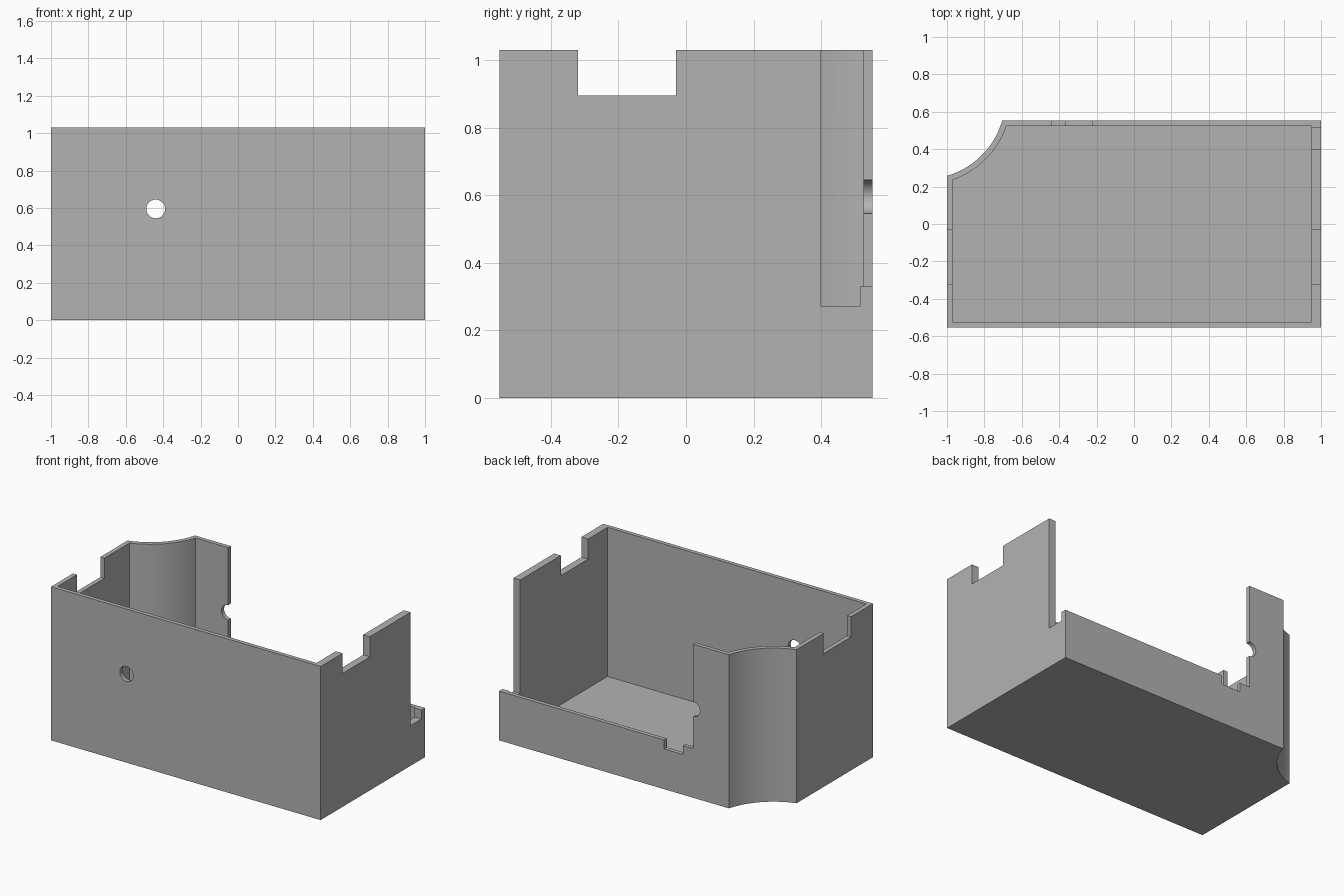
import bpy, bmesh, math

cube = bpy.data.objects.get("Cube")
if cube:
    bpy.data.objects.remove(cube, do_unlink=True)

HEIGHT, HALF_D = 1.03, 0.5525
SCOOP, OFFSET, WALL = 0.295, 0.12, 0.03
CX, CY = -1 - OFFSET, HALF_D + OFFSET          # centre of the scooped corner
RADIUS = math.hypot(OFFSET, OFFSET + SCOOP)

grey = bpy.data.materials.new("plain_grey")
grey.use_nodes = True
colour = (0.45, 0.45, 0.45, 1)
grey.diffuse_color = colour
grey.node_tree.nodes["Principled BSDF"].inputs["Base Color"].default_value = colour


def make_object(name, bm):
    bmesh.ops.recalc_face_normals(bm, faces=bm.faces)
    mesh = bpy.data.meshes.new(name)
    bm.to_mesh(mesh)
    bm.free()
    mesh.materials.append(grey)
    obj = bpy.data.objects.new(name, mesh)
    bpy.context.collection.objects.link(obj)
    return obj


def outline(left, right, front, back, radius, steps=28):
    """Rectangle whose back corner at -x is scooped by an arc."""
    start = math.acos((left - CX) / radius)
    end = math.asin((CY - back) / radius)
    pts = [(left, front), (right, front), (right, back)]
    for i in range(steps + 1):
        a = end + (start - end) * i / steps
        pts.append((CX + radius * math.cos(a), CY - radius * math.sin(a)))
    return pts


def prism(name, pts, low, high):
    bm = bmesh.new()
    base = bm.faces.new([bm.verts.new((x, y, low)) for x, y in pts])
    top = bmesh.ops.extrude_face_region(bm, geom=[base])
    verts = [v for v in top["geom"] if isinstance(v, bmesh.types.BMVert)]
    bmesh.ops.translate(bm, verts=verts, vec=(0, 0, high - low))
    return make_object(name, bm)


def box(name, x, y, z):
    pts = [(x[0], y[0]), (x[1], y[0]), (x[1], y[1]), (x[0], y[1])]
    return prism(name, pts, *z)


# Outer body
case = prism("open_case", outline(-1, 1, -HALF_D, HALF_D, RADIUS), 0, HEIGHT)

# Hollow interior and openings
TOP = HEIGHT + 0.1
cutters = [
    prism("interior_cutter",
          outline(-1 + WALL, 0.95, -0.525, 0.525, RADIUS + WALL), WALL, TOP),
    box("side_notch_cutter", (-1.2, 1.2), (-0.32, -0.03), (0.895, TOP + 0.01)),
    box("back_opening_cutter", (-0.44, 1.2), (0.4, 0.7), (0.33, TOP + 0.02)),
    box("corner_slot_cutter", (0.9, 1.3), (0.4, 0.515), (0.27, TOP + 0.03)),
    box("back_notch_cutter", (-0.365, -0.225), (0.45, 0.75), (0.27, 0.5)),
]

# Round hole through the front, continuing as a half hole in the back wall
bpy.ops.mesh.primitive_cylinder_add(vertices=48, radius=0.05, depth=2,
                                    location=(-0.44, 0, 0.595),
                                    rotation=(math.pi / 2, 0, 0))
hole = bpy.context.object
hole.name = "round_hole_cutter"
hole.data.materials.append(grey)
cutters.append(hole)

bpy.ops.object.select_all(action='DESELECT')
bpy.context.view_layer.objects.active = case
case.select_set(True)
for cutter in cutters:
    mod = case.modifiers.new(cutter.name, 'BOOLEAN')
    mod.operation, mod.solver, mod.object = 'DIFFERENCE', 'EXACT', cutter
    bpy.ops.object.modifier_apply(modifier=mod.name)
    bpy.data.objects.remove(cutter, do_unlink=True)

# Smooth the scooped corner and hole while keeping crisp edges
bpy.ops.object.shade_smooth_by_angle(angle=math.radians(15))
